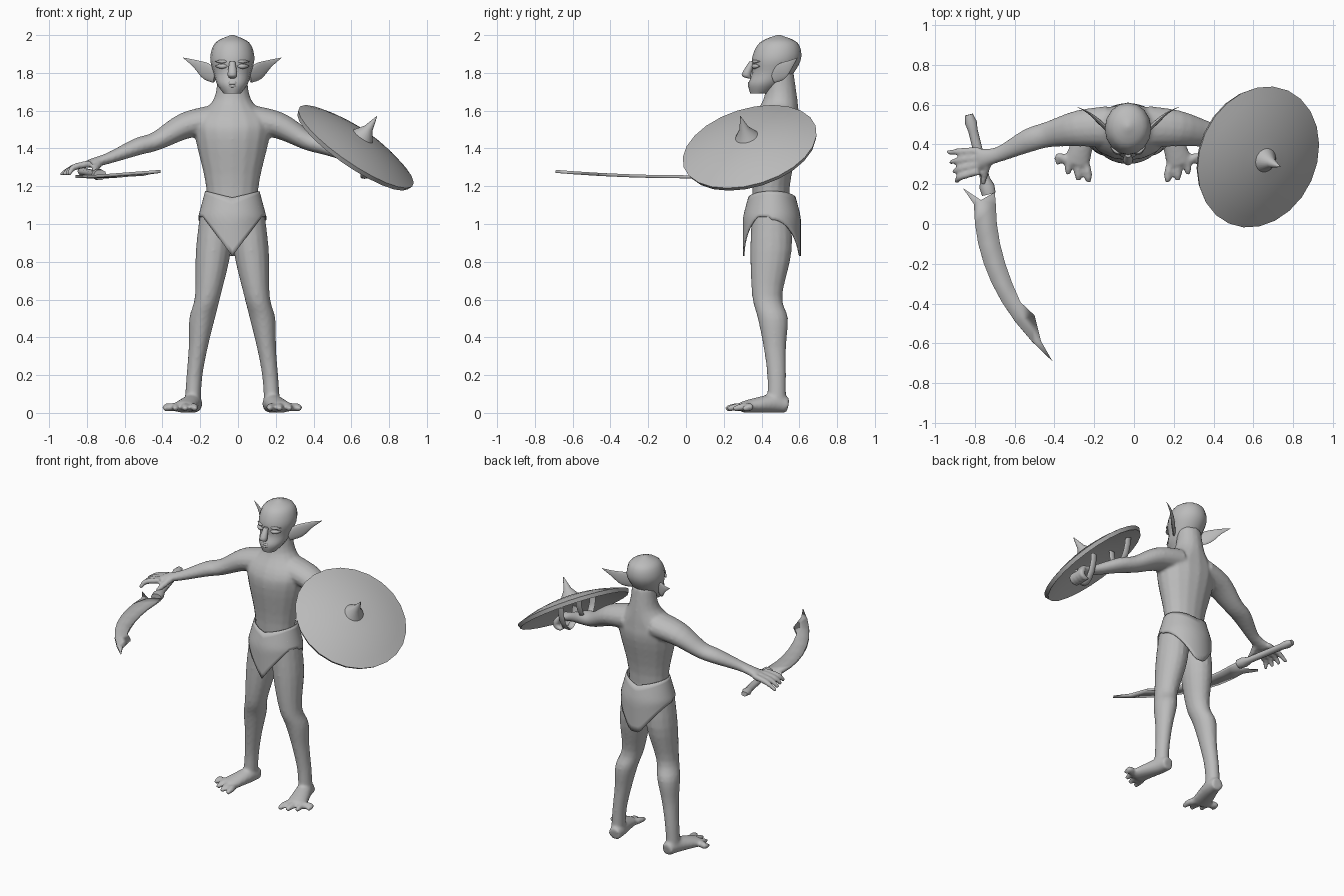
import bpy, bmesh, math
from mathutils import Vector

cube = bpy.data.objects.get("Cube")
if cube:
    bpy.data.objects.remove(cube)

AXIS_X = -.03          # body centre line
GREY = (.5, .5, .5, 1)
FORWARD, UP = Vector((0, 1, 0)), Vector((0, 0, 1))

clay = bpy.data.materials.new("plain_grey")
clay.use_nodes = True
clay.diffuse_color = GREY
clay.node_tree.nodes["Principled BSDF"].inputs["Base Color"].default_value = GREY


def finish(name, bm, angle=50):
    """Turn a bmesh into a shaded, coloured object."""
    bmesh.ops.recalc_face_normals(bm, faces=bm.faces)
    mesh = bpy.data.meshes.new(name)
    bm.to_mesh(mesh)
    bm.free()
    mesh.materials.append(clay)
    mesh.polygons.foreach_set("use_smooth", [True] * len(mesh.polygons))
    mesh.set_sharp_from_angle(angle=math.radians(angle))
    obj = bpy.data.objects.new(name, mesh)
    bpy.context.scene.collection.objects.link(obj)
    return obj


def smooth_rows(rows, steps=4):
    """Fill in rows along a curve that passes through the given ones."""
    last = len(rows) - 1
    filled = []
    for i in range(last):
        before, start, end, after = rows[max(i - 1, 0)], rows[i], rows[i + 1], rows[min(i + 2, last)]
        for k in range(steps):
            t = k / steps
            filled.append([b + t / 2 * (c - a + t * (2 * a - 5 * b + 4 * c - d + t * (3 * (b - c) + d - a)))
                           for a, b, c, d in zip(before, start, end, after)])
    return filled + [rows[last]]


def loft(bm, rows, ref=UP, axis=None, sides=16):
    """Skin elliptical sections (x, y, z, half width, half height) along a path."""
    points = [Vector(row[:3]) for row in rows]
    rings = []
    for i, (*_, wide, tall) in enumerate(rows):
        along = axis or points[min(i + 1, len(points) - 1)] - points[max(i - 1, 0)]
        across = ref.cross(along).normalized()
        over = along.cross(across).normalized()
        ring = []
        for k in range(sides):
            turn = math.tau * k / sides
            ring.append(bm.verts.new(points[i] + across * wide * math.cos(turn) + over * tall * math.sin(turn)))
        rings.append(ring)
    bridge(bm, rings)
    bm.faces.new(rings[0])
    bm.faces.new(rings[-1])


def bridge(bm, rings):
    """Join successive closed rings with quads."""
    for lower, upper in zip(rings, rings[1:]):
        for k in range(len(lower)):
            bm.faces.new((lower[k - 1], lower[k], upper[k], upper[k - 1]))


def limb(bm, side, rows, flat=1, upright=False, sides=16):
    """Curved loft from rows (offset from centre line, y, z, radius[, width ratio])."""
    full = []
    for offset, y, z, radius, *ratio in rows:
        wide = radius * (ratio[0] if ratio else flat)
        full.append((AXIS_X + side * offset, y, z, wide, radius))
    if upright:
        loft(bm, smooth_rows(full), FORWARD, UP, sides)
    else:
        loft(bm, smooth_rows(full), sides=sides)


def digit(bm, side, path, radius):
    """Finger or toe with a narrower tip."""
    last = len(path) - 1
    limb(bm, side, [(*p, radius * (1 - .4 * (i / last) ** 2)) for i, p in enumerate(path)], sides=10)


# Body: torso, limbs, hands and feet fused into one skin
bm = bmesh.new()
limb(bm, 1, [(0, .45, .95, .1, 1.3), (0, .45, 1.2, .1, 1.4), (0, .46, 1.45, .14, 1.4),
             (0, .47, 1.55, .13, 1.5), (0, .5, 1.66, .09, 1.1), (0, .5, 1.8, .07, 1.1)], upright=True)
for side in (-1, 1):
    # arm and leg
    limb(bm, side, [(.1, .49, 1.55, .08), (.25, .48, 1.52, .07), (.4, .45, 1.44, .05),
                    (.5, .42, 1.41, .046), (.65, .35, 1.35, .03), (.75, .33, 1.32, .025, 2.1)], flat=1.3)
    limb(bm, side, [(.21, .48, .06, .05), (.2, .48, .2, .05), (.18, .47, .35, .06), (.16, .46, .5, .08),
                    (.13, .43, .62, .08), (.1, .45, .86, .11), (.08, .45, 1.1, .1)], flat=.85, upright=True)
    # foot and toes
    limb(bm, side, [(.2, .54, .04, .04), (.21, .47, .05, .05), (.24, .37, .04, .04, 1.5),
                    (.26, .3, .03, .03, 2.2)])
    for i in range(4):
        tip = .2 + .05 * i
        reach = .21 + .01 * i * i
        digit(bm, side, [(.22 + .03 * i, .32, .03), (tip, reach + .04, .03), (tip, reach, .02)], .023)

# Open right hand
for i in range(4):
    base, tip = .37 - .035 * i, .36 - .05 * i
    digit(bm, -1, [(.75, base, 1.32), (.84, (base + tip) / 2, 1.3), (.91 - .015 * i, tip, 1.26)], .02)
digit(bm, -1, [(.7, .32, 1.33), (.72, .26, 1.3), (.73, .2, 1.28)], .022)

# Closed left hand
for i in range(4):
    curl = [(.73 + .04 * math.cos(a), .28 + .03 * i, 1.28 + .03 * math.sin(a)) for a in (1, 0, -1, -2)]
    digit(bm, 1, curl, .02)
digit(bm, 1, [(.68, .31, 1.33), (.7, .27, 1.3), (.72, .25, 1.27)], .02)

body = finish("body", bm)
remesh = body.modifiers.new("fuse", 'REMESH')
remesh.mode = 'VOXEL'
remesh.voxel_size = .01
remesh.use_smooth_shade = True
relax = body.modifiers.new("relax", 'SMOOTH')
relax.iterations = 5

# Head with pointed nose and lips
bm = bmesh.new()
limb(bm, 1, [(0, .39, 1.69, .05), (0, .42, 1.74, .09), (0, .46, 1.8, .11), (0, .48, 1.88, .13),
             (0, .49, 1.96, .1), (0, .49, 2, .01)], flat=.9, upright=True)
limb(bm, 1, [(0, .34, 1.77, .01), (0, .32, 1.79, .025), (0, .35, 1.86, .015)], upright=True)
for z in (1.73, 1.745):
    limb(bm, 1, [(-.05, .36, z, .003), (0, .335, z, .008), (.05, .36, z, .003)], sides=8)
finish("head", bm)

for side, label in ((-1, "right_"), (1, "left_")):
    # Long pointed ear
    bm = bmesh.new()
    limb(bm, side, [(.09, .46, 1.78, .035), (.14, .51, 1.81, .045), (.2, .56, 1.85, .02),
                    (.26, .59, 1.88, .001)], flat=.25)
    finish(label + "ear", bm)
    # Eye and brow
    for part, z, radius in (("eye", 1.835, .014), ("brow", 1.86, .01)):
        bm = bmesh.new()
        limb(bm, side, [(.02, .36, z, .002), (.055, .362, z, radius), (.09, .39, z, .002)], sides=10)
        finish(label + part, bm)

# Loincloth: waistband flowing into a pointed front flap and a rounder back flap
bm = bmesh.new()
SEGMENTS, ROWS = 48, 8
rings = []
for j in range(ROWS + 1):
    ring = []
    for k in range(SEGMENTS):
        turn = math.tau * k / SEGMENTS
        c, s = math.cos(turn), math.sin(turn)
        top = 1.14 + .035 * abs(c)
        rise = .24 * abs(c) if s < 0 else .24 * max(0, abs(c) - .2)
        z = top + (min(.83 + rise, 1.04) - top) * j / ROWS
        flare = .035 * min(1, (1.17 - z) / .13)
        ring.append(bm.verts.new((AXIS_X + c * (.145 + flare), .455 + s * (.118 + flare), z)))
    rings.append(ring)
bridge(bm, rings)
finish("loincloth", bm).modifiers.new("thickness", 'SOLIDIFY').thickness = .008

# Round domed shield with a centre spike
centre, normal = Vector((.625, .337, 1.41)), Vector((.55, -.245, .8)).normalized()
RADIUS, STEPS = .366, 6
dome = [(RADIUS * i / STEPS, .07 * (1 - (i / STEPS) ** 2)) for i in range(1, STEPS + 1)]
profile = [(.002, .2), (.025, .12)] + dome + [(r * .97, h - .025) for r, h in reversed(dome)]
bm = bmesh.new()
loft(bm, [(*(centre + normal * h), r, r) for r, h in profile], axis=normal, sides=24)
finish("shield", bm, 35)

# Straps arching from the shield around the forearm and hand
for name, x, y in (("forearm_strap", .47, .425), ("hand_grip", .67, .33)):
    bm = bmesh.new()
    path = []
    for i in range(9):
        turn = math.pi * i / 8
        py = y + .08 * math.cos(turn)
        plane = centre.z - (normal.x * (x - centre.x) + normal.y * (py - centre.y)) / normal.z
        path.append((x, py, plane + .02 - .15 * math.sin(turn), .008, .022))
    loft(bm, path, Vector((1, 0, 0)), sides=8)
    finish(name, bm)

# Sword handle with pommel and collar
pommel, collar = Vector((-.83, .55, 1.28)), Vector((-.73, .15, 1.26))
bm = bmesh.new()
loft(bm, [(*pommel.lerp(collar, t), r, r * .8) for t, r in
          ((0, .02), (.1, .03), (.2, .024), (.8, .024), (.9, .038), (1, .035))], sides=10)
finish("sword_handle", bm)

# Curved blade with a barb at the base and a notch near the tip
LENGTH, STEPS = .79, 8
outer, inner = [], []
for i in range(STEPS):
    d = LENGTH * i / STEPS
    bend = .545 * d * d - .75
    half = .055 * (1 - (i / STEPS) ** 4)
    outer.append((bend - half, .1 - d))
    inner.append((bend + half, .1 - d))
inner.insert(STEPS - 1, (-.5, -.46))
outline = [(-.86, .18)] + outer + [(-.41, -.69)] + inner[::-1] + [(-.7, .16), (-.77, .12)]
bm = bmesh.new()
bm.faces.new([bm.verts.new((x, y, 1.25 + .06 * y * y)) for x, y in outline])
bmesh.ops.triangulate(bm, faces=bm.faces)
edge = finish("sword_blade", bm, 30).modifiers.new("thickness", 'SOLIDIFY')
edge.thickness = .016
edge.offset = 0
